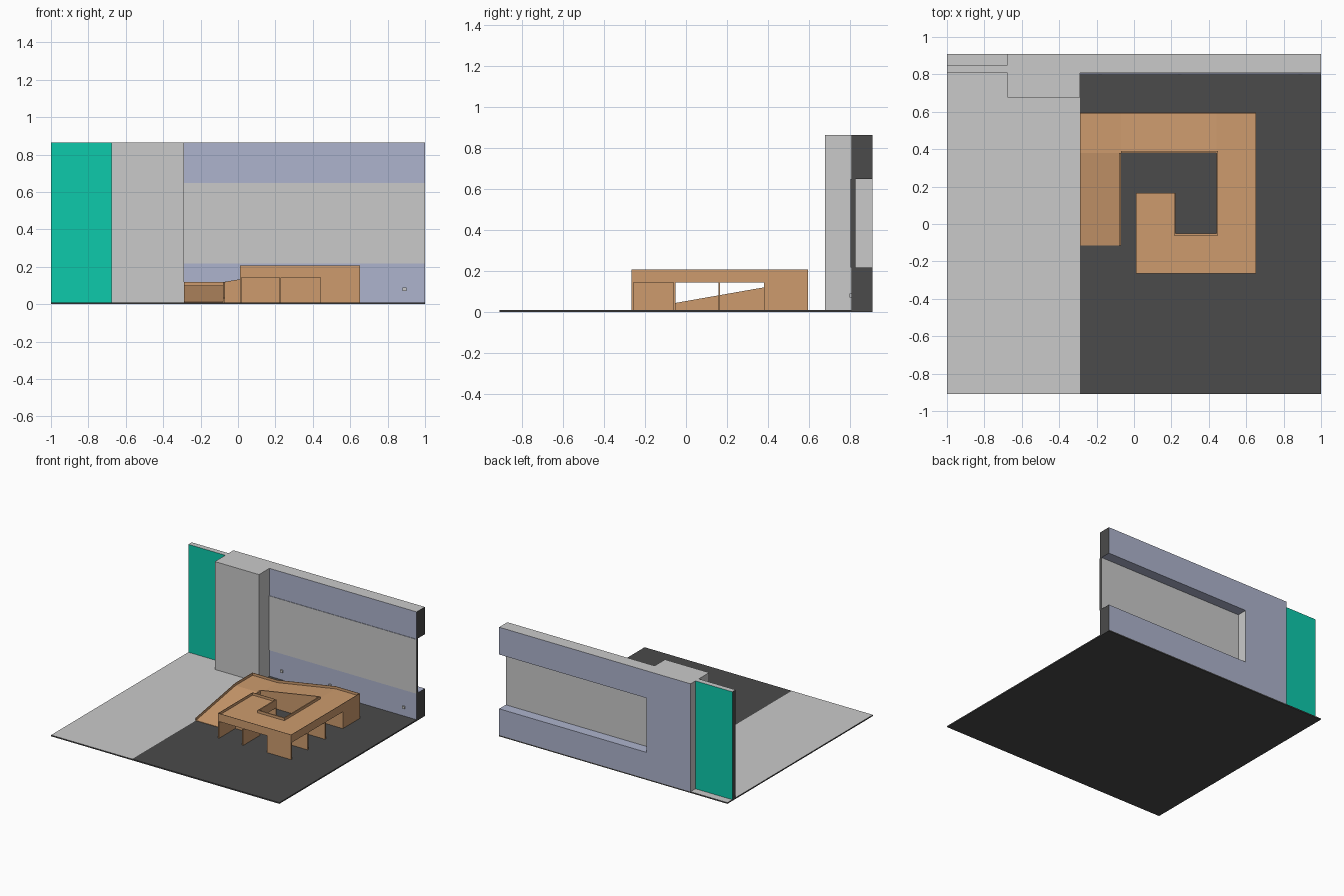
import bpy, bmesh
from mathutils import Vector

if "Cube" in bpy.data.objects:
    bpy.data.objects.remove(bpy.data.objects["Cube"])


def material(name, r, g, b):
    m = bpy.data.materials.new(name)
    m.diffuse_color = (r, g, b, 1)
    m.use_nodes = True
    m.node_tree.nodes["Principled BSDF"].inputs["Base Color"].default_value = m.diffuse_color
    return m


GREY = material("light_grey", .59, .59, .59)
DARK = material("dark_grey", .069, .069, .069)
LAV = material("lavender", .42, .455, .61)
GREEN = material("teal_green", .004, .59, .41)
TAN = material("wood_tan", .61, .33, .155)


def prism(name, pts, axis, lo, hi, mats, rule=None):
    """Extrude a 2D profile along an axis; rule(normal, centre) picks the material."""
    def place(p, h):
        return {'x': (h, p[0], p[1]), 'y': (p[0], h, p[1]), 'z': (p[0], p[1], h)}[axis]
    bm = bmesh.new()
    a = [bm.verts.new(place(p, lo)) for p in pts]
    b = [bm.verts.new(place(p, hi)) for p in pts]
    bm.faces.new(a)
    bm.faces.new(b)
    for i in range(len(pts)):
        j = (i + 1) % len(pts)
        bm.faces.new((a[i], a[j], b[j], b[i]))
    bmesh.ops.recalc_face_normals(bm, faces=bm.faces)
    bm.normal_update()
    if rule:
        for f in bm.faces:
            f.material_index = mats.index(rule(f.normal, f.calc_center_median()))
    me = bpy.data.meshes.new(name)
    bm.to_mesh(me)
    bm.free()
    for m in mats:
        me.materials.append(m)
    ob = bpy.data.objects.new(name, me)
    bpy.context.collection.objects.link(ob)
    return ob


def box(name, x, y, z, mats, rule=None):
    pts = [(x[0], y[0]), (x[1], y[0]), (x[1], y[1]), (x[0], y[1])]
    return prism(name, pts, 'z', z[0], z[1], mats, rule)


G, TOP = .01, .864            # floor level, wall top
H, SLAB, RAIL = .187, .143, .02   # deck height, slab underside, rail height
LAND = .1                     # corner landing height

# Floor: light strip at the left, dark area at the right
box("light_floor", (-1, -.29), (-.91, .91), (0, G), [GREY, DARK],
    lambda n, c: GREY if n.z > .5 else DARK)
box("dark_floor", (-.29, 1), (-.91, .91), (0, G), [DARK])

# Teal panel with pale top and dark end
box("teal_panel", (-1, -.677), (.807, .849), (G, TOP), [GREEN, GREY, DARK],
    lambda n, c: GREEN if abs(n.y) > .5 else (GREY if n.z > .5 else DARK))

# Pillar, lavender on the back
box("pillar", (-.677, -.29), (.677, .91), (G, TOP), [GREY, LAV],
    lambda n, c: LAV if n.y > .5 else GREY)


# Wall with a long recess in its back
def wall_rule(n, c):
    if abs(n.x) > .5:
        return DARK if n.x > 0 else GREY
    if abs(n.y) > .5:
        return GREY if .22 < c.z < .65 else LAV
    return GREY if c.z > TOP - .01 else LAV


wall = [(.807, G), (.91, G), (.91, .218), (.827, .218), (.827, .648), (.91, .648),
        (.91, TOP), (.807, TOP), (.807, .648), (.803, .648), (.803, .218), (.807, .218)]
prism("recessed_wall", wall, 'x', -.29, 1, [GREY, DARK, LAV], wall_rule)

# Small wall sockets
for i, x in enumerate((-.18, .245, .89)):
    box(f"socket_{i}", (x - .01, x + .01), (.798, .807), (.07, .09), [GREY])

# Spiral ramp: rising start, solid back run, raised deck
prism("ramp_start", [(-.115, G), (.38, G), (.38, LAND), (-.115, .013)], 'x', -.29, -.07, [TAN])
prism("ramp_back", [(-.29, G), (.652, G), (.652, H), (.44, H), (-.07, LAND), (-.29, LAND)],
      'y', .38, .595, [TAN])
prism("deck", [(.01, -.265), (.652, -.265), (.652, .38), (.44, .38), (.44, -.052),
               (.222, -.052), (.222, .167), (.01, .167)], 'z', SLAB, H, [TAN])


# Rails: path is a list of (distance, surface height)
def rail(name, axis, path, side, t):
    pts = path + [(d, z + RAIL) for d, z in reversed(path)]
    prism(name, pts, 'x' if axis == 'y' else 'y', side, side + t, [TAN])


slope_a = [(-.115, .013), (.38, LAND)]
slope_b = [(-.07, LAND), (.44, H)]
THIN, WIDE = .003, .009
rail("ramp_inner_rail", 'y', slope_a, -.07 - WIDE, WIDE)
rail("ramp_outer_rail", 'y', slope_a + [(.595, LAND)], -.29, THIN)
rail("back_inner_rail", 'x', slope_b, .38, WIDE)
rail("back_outer_rail", 'x', [(-.29, LAND)] + slope_b + [(.652, H)], .595 - THIN, THIN)
rail("right_inner_rail", 'y', [(-.052, H), (.38 + WIDE, H)], .44, WIDE)
rail("right_outer_rail", 'y', [(-.265, H), (.595, H)], .652 - THIN, THIN)
rail("front_inner_rail", 'x', [(.222 - WIDE, H), (.44 + WIDE, H)], -.052 - WIDE, WIDE)
rail("front_outer_rail", 'x', [(.01, H), (.652, H)], -.265, THIN)
rail("end_inner_rail", 'y', [(-.052, H), (.167, H)], .222 - WIDE, WIDE)
rail("end_outer_rail", 'y', [(-.265, H), (.167, H)], .01, THIN)
rail("end_cap_rail", 'x', [(.01, H), (.222, H)], .167 - THIN, THIN)

# Panel legs under the deck
for i, y in enumerate((-.265, -.061, .158)):
    box(f"right_leg_{i}", (.44, .652), (y, y + WIDE), (G, SLAB), [TAN])
for i, x in enumerate((.01, .222, .44)):
    box(f"front_leg_{i}", (x, x + WIDE), (-.265, -.052), (G, SLAB), [TAN])
for i, y in enumerate((-.061, .158)):
    box(f"end_leg_{i}", (.01, .222), (y, y + WIDE), (G, SLAB), [TAN])
